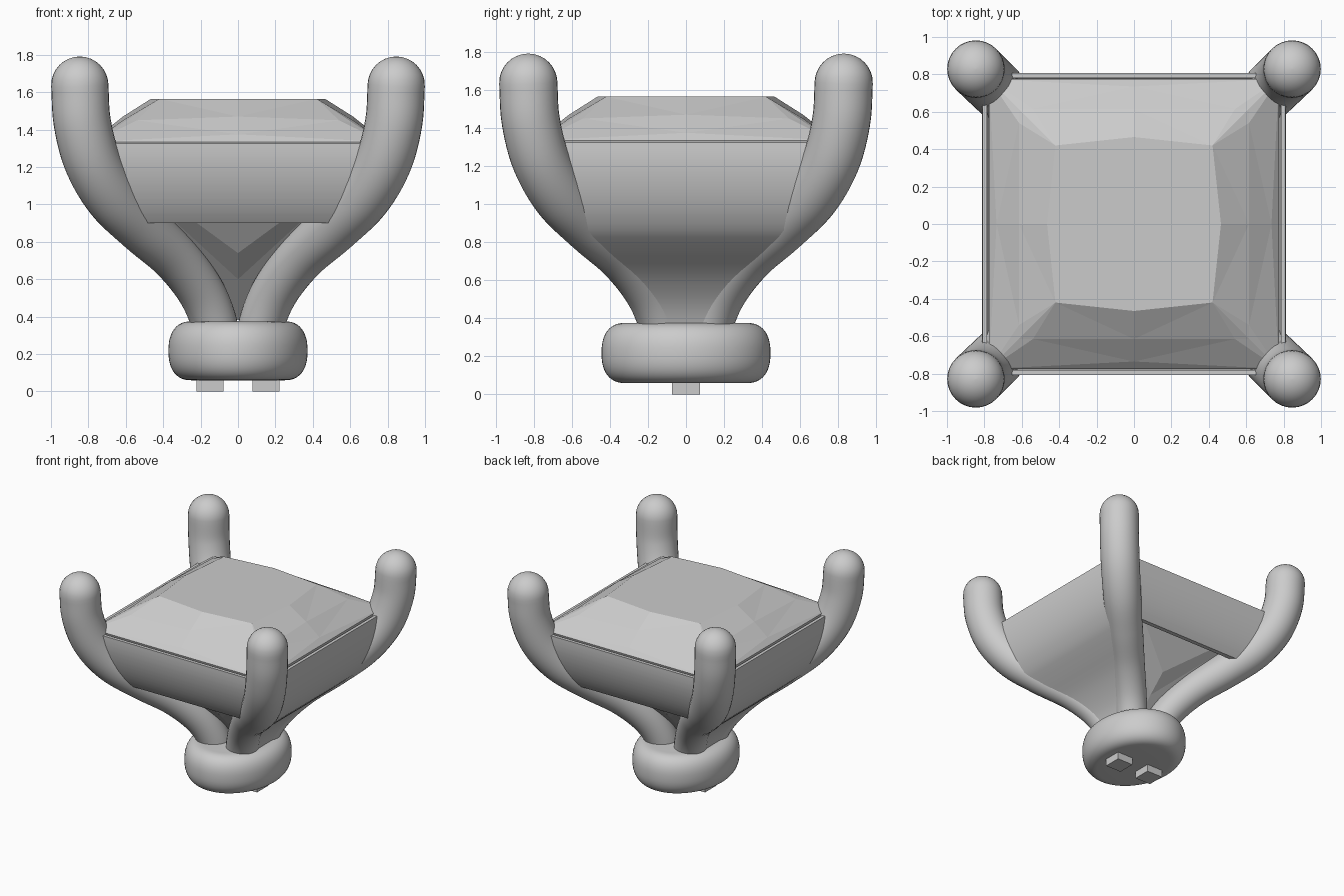
import bpy, bmesh
from math import sin, cos, pi, radians
from mathutils import Vector

if "Cube" in bpy.data.objects:
    bpy.data.objects.remove(bpy.data.objects["Cube"])

YS = 0.98  # slight depth squash of the prongs


def make(name, verts, faces, smooth=None):
    me = bpy.data.meshes.new(name)
    me.from_pydata([tuple(v) for v in verts], [], faces)
    bm = bmesh.new()
    bm.from_mesh(me)
    bmesh.ops.remove_doubles(bm, verts=bm.verts, dist=1e-5)
    bmesh.ops.recalc_face_normals(bm, faces=bm.faces)
    bm.to_mesh(me)
    bm.free()
    ob = bpy.data.objects.new(name, me)
    bpy.context.collection.objects.link(ob)
    if smooth:
        bpy.ops.object.select_all(action='DESELECT')
        ob.select_set(True)
        bpy.context.view_layer.objects.active = ob
        bpy.ops.object.shade_smooth_by_angle(angle=radians(smooth))
    return ob


def loft(name, rings, smooth):
    n = len(rings[0])
    verts = [v for r in rings for v in r]
    faces = [(i * n + j, i * n + (j + 1) % n, (i + 1) * n + (j + 1) % n, (i + 1) * n + j)
             for i in range(len(rings) - 1) for j in range(n)]
    faces += [tuple(range(n)), tuple(range((len(rings) - 1) * n, len(rings) * n))]
    return make(name, verts, faces, smooth)


# Prong path: (distance from centre along each axis, height, radius)
KEYS = [(0.10, 0.25, 0.122), (0.145, 0.42, 0.124), (0.22, 0.57, 0.126), (0.345, 0.725, 0.13),
        (0.515, 0.88, 0.14), (0.67, 1.04, 0.148), (0.778, 1.23, 0.152), (0.833, 1.44, 0.153),
        (0.846, 1.638, 0.153)]
K = [Vector(k) for k in KEYS]
K = [2 * K[0] - K[1]] + K + [2 * K[-1] - K[-2]]
path = []
for i in range(1, len(K) - 2):
    a, b, c, d = K[i - 1:i + 3]
    for s in range(6):
        t = s / 6
        path.append(0.5 * (2 * b + (c - a) * t + (2 * a - 5 * b + 4 * c - d) * t * t
                           + (3 * b - a - 3 * c + d) * t ** 3))
path.append(K[-2])


def tangent(i):
    return path[min(i + 1, len(path) - 1)] - path[max(i - 1, 0)]


def ring(p, tan, r, sx, sy):
    side = Vector((-sx, sy, 0)).normalized()
    n = Vector((sx * tan.x, sy * tan.x, tan.y)).normalized().cross(side)
    c = Vector((sx * p.x, sy * p.x * YS, p.y))
    return [c + r * (cos(2 * pi * k / 32) * side + sin(2 * pi * k / 32) * n) for k in range(32)]


# Four corner prongs with rounded tips
tip, up = path[-1], Vector((0, 1, 0))
for sx, nx in ((-1, "left"), (1, "right")):
    for sy, ny in ((-1, "front"), (1, "back")):
        rings = [ring(p, tangent(i), p.z, sx, sy) for i, p in enumerate(path)]
        for s in range(1, 9):
            q = s / 8 * pi / 2 * 0.985
            rings.append(ring(tip + up * (0.153 * sin(q)), up, 0.153 * cos(q), sx, sy))
        loft(f"prong_{nx}_{ny}", rings, 40)


# Curved panels stretched between neighbouring prongs
def panel_profile(z0, z1, bulge, inset):
    pts = []
    for i, p in enumerate(path):
        t = tangent(i)
        n = Vector((t.y, -t.x)).normalized()
        f = min(1, max(0, (1.35 - p.y) / 0.4))
        off = bulge * f * p.z - 0.008 - inset
        pts.append((p.x + n.x * off, p.y + n.y * off, p.x))

    def at(z):
        for a, b in zip(pts, pts[1:]):
            if a[1] <= z <= b[1]:
                u = (z - a[1]) / (b[1] - a[1])
                return tuple(a[k] + (b[k] - a[k]) * u for k in range(3))
        return pts[0]
    return [at(z0 + (z1 - z0) * i / 28) for i in range(29)]


def panel(name, axis, sign, z0, bulge):
    prof = panel_profile(z0, 1.325, bulge, 0) + panel_profile(z0, 1.325, bulge, 0.027)[::-1]
    verts = []
    for e in (-1, 1):
        if axis == 'x':
            verts += [(sign * h, e * w * YS, z) for h, z, w in prof]
        else:
            verts += [(e * w, sign * h, z) for h, z, w in prof]
    n = len(prof)
    faces = [(j, (j + 1) % n, n + (j + 1) % n, n + j) for j in range(n)]
    for o in (0, n):
        faces += [(o + j, o + j + 1, o + n - 2 - j, o + n - 1 - j) for j in range(n // 2 - 1)]
    make(name, verts, faces, 30)


for s, nm in ((-1, "left"), (1, "right")):
    panel(f"side_panel_{nm}", 'x', s, 0.33, 0.98)
for s, nm in ((-1, "front"), (1, "back")):
    panel(f"end_panel_{nm}", 'y', s, 0.90, 0.70)

# Faceted square gem: one quarter's faces turned four times
gv, gf = [], []
for q in range(4):
    def P(x, y, z):
        for _ in range(q):
            x, y = -y, x
        gv.append((x, y, z))
        return len(gv) - 1
    table = P(0, 0, 1.565)
    tm = P(0, -0.465, 1.565)
    sm = P(0, -0.615, 1.47)
    gm = P(0, -0.735, 1.375)
    m1, m2, culet = P(0, -0.35, 0.74), P(0, -0.20, 0.60), P(0, 0, 0.38)
    corners = []
    for e in (-1, 1):
        tc = P(e * 0.42, -0.42, 1.565)
        sc = P(e * 0.54, -0.615, 1.45)
        dc = P(e * 0.615, -0.615, 1.435)
        gc = P(e * 0.775, -0.775, 1.335)
        kc = P(e * 0.765, -0.765, 1.30)
        gf += [(table, tm, tc), (tm, tc, sm), (tc, sc, sm), (tc, dc, sc), (sm, sc, gm),
               (sc, gc, gm), (sc, dc, gc), (kc, m1, m2), (kc, m2, culet)]
        corners.append((gc, kc))
    (g0, k0), (g1, k1) = corners
    gf += [(g0, g1, gm), (g0, k0, k1, g1), (k0, k1, m1)]
make("gem", gv, gf)

# Rounded oval base collar (superellipse edge)
prof = [(0.10, 0.06)]
for s in range(25):
    a = radians(-90 + 7.5 * s)
    c, sn = max(0, cos(a)), sin(a)
    prof.append((0.25 + 0.122 * c ** 0.85, 0.2175 + 0.1575 * abs(sn) ** 0.85 * (1 if sn > 0 else -1)))
prof.append((0.10, 0.375))
loft("base_collar", [[Vector((r * cos(2 * pi * k / 64), (r + 0.072 * min(1, r / 0.25)) * sin(2 * pi * k / 64), z))
                      for k in range(64)] for r, z in prof], 40)

# Two small square pegs underneath
for s, nm in ((-1, "left"), (1, "right")):
    bpy.ops.mesh.primitive_cube_add(size=1, location=(s * 0.15, 0, 0.06))
    ob = bpy.context.object
    ob.name = f"peg_{nm}"
    ob.scale = (0.145, 0.145, 0.12)
